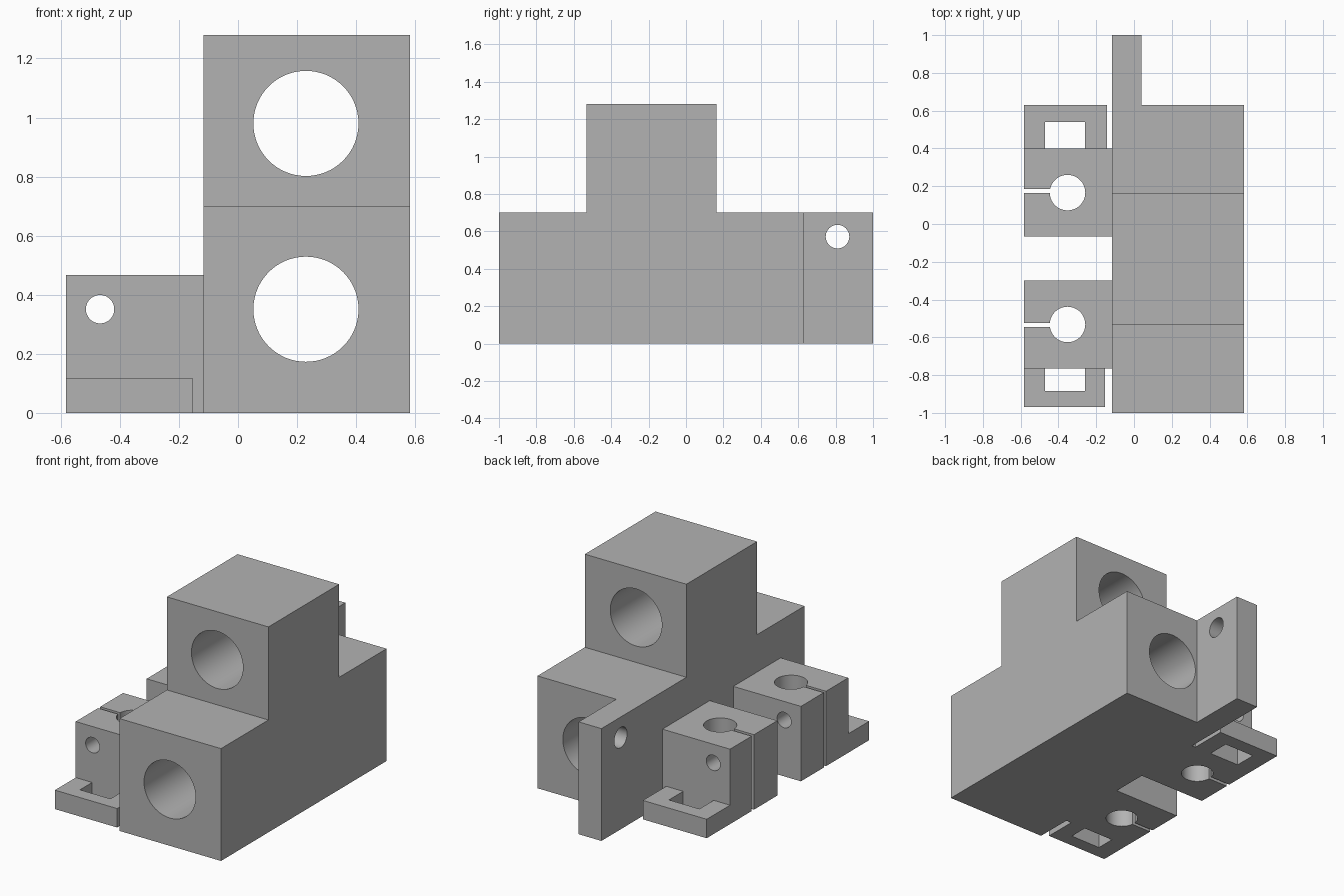
import bpy, bmesh
from math import radians
from mathutils import Matrix, Vector

cube = bpy.data.objects.get("Cube")
if cube:
    bpy.data.objects.remove(cube, do_unlink=True)

GREY = (0.45, 0.45, 0.45, 1)
grey = bpy.data.materials.new("plain grey")
grey.use_nodes = True
grey.diffuse_color = GREY
grey.node_tree.nodes["Principled BSDF"].inputs["Base Color"].default_value = GREY


def add_object(name, bm):
    bmesh.ops.recalc_face_normals(bm, faces=bm.faces)
    mesh = bpy.data.meshes.new(name)
    bm.to_mesh(mesh)
    bm.free()
    mesh.materials.append(grey)
    obj = bpy.data.objects.new(name, mesh)
    bpy.context.collection.objects.link(obj)
    return obj


def prism(name, profile, offset):
    """Extrude a closed outline along an offset."""
    bm = bmesh.new()
    face = bm.faces.new([bm.verts.new(p) for p in profile])
    new = bmesh.ops.extrude_face_region(bm, geom=[face])["geom"]
    verts = [v for v in new if isinstance(v, bmesh.types.BMVert)]
    bmesh.ops.translate(bm, verts=verts, vec=offset)
    return add_object(name, bm)


def box(name, x, y, z):
    outline = [(x[0], y[0], z[0]), (x[1], y[0], z[0]), (x[1], y[1], z[0]), (x[0], y[1], z[0])]
    return prism(name, outline, (0, 0, z[1] - z[0]))


def rod(center, radius, axis, length=4):
    """Cylindrical cutter along an axis."""
    bm = bmesh.new()
    turn = Vector((0, 0, 1)).rotation_difference(Vector(axis)).to_matrix().to_4x4()
    bmesh.ops.create_cone(bm, cap_ends=True, segments=64, radius1=radius, radius2=radius,
                          depth=length, matrix=Matrix.Translation(center) @ turn)
    return add_object("cutter", bm)


def finish(obj, cutters=()):
    """Cut the openings, then smooth the bores and keep edges sharp."""
    bpy.ops.object.select_all(action="DESELECT")
    bpy.context.view_layer.objects.active = obj
    obj.select_set(True)
    for cutter in cutters:
        cutter.hide_render = True
        mod = obj.modifiers.new("cut", "BOOLEAN")
        mod.operation = "DIFFERENCE"
        mod.solver = "EXACT"
        mod.object = cutter
        bpy.ops.object.modifier_apply(modifier=mod.name)
        bpy.data.objects.remove(cutter, do_unlink=True)
    bpy.ops.object.shade_smooth_by_angle(angle=radians(30))


X, Y, Z = (1, 0, 0), (0, 1, 0), (0, 0, 1)
LEFT, WALL, RIGHT = -0.583, -0.117, 0.583

# Stepped main block with two large bores
steps = [(-1, 0), (0.63, 0), (0.63, 0.7), (0.163, 0.7),
         (0.163, 1.28), (-0.533, 1.28), (-0.533, 0.7), (-1, 0.7)]
body = prism("main_block", [(WALL, y, z) for y, z in steps], (RIGHT - WALL, 0, 0))
finish(body, [rod((0.23, 0, z), 0.178, Y) for z in (0.351, 0.98)])

# Rear tab with a cross hole
tab = box("rear_tab", (WALL, 0.04), (0.63, 1), (0, 0.7))
finish(tab, [rod((0, 0.81, 0.572), 0.063, X, 1)])

# Split rod clamps: centre, slot, then foot direction, reach, cutout depth and inner edge
clamps = [("rear", 0.166, (0.163, 0.186), 1, 0.23, 0.14, -0.143),
          ("front", -0.532, (-0.546, -0.524), -1, 0.205, 0.12, -0.154)]
for name, cy, slot, side, reach, depth, inner in clamps:
    clamp = box(name + "_clamp", (LEFT, WALL), (cy - 0.233, cy + 0.233), (0, 0.467))
    finish(clamp, [rod((-0.352, cy, 0.25), 0.094, Z),
                   box("cutter", (-0.7, -0.4), slot, (-0.1, 0.6)),
                   rod((-0.467, cy, 0.351), 0.048, Y, 1)])

    # U-shaped foot beside the clamp
    start = cy + side * 0.233
    end, mid = start + side * reach, start + side * depth
    outline = [(LEFT, start), (LEFT, end), (inner, end), (inner, start),
               (-0.26, start), (-0.26, mid), (-0.47, mid), (-0.47, start)]
    finish(prism(name + "_foot", [(x, y, 0) for x, y in outline], (0, 0, 0.118)))
